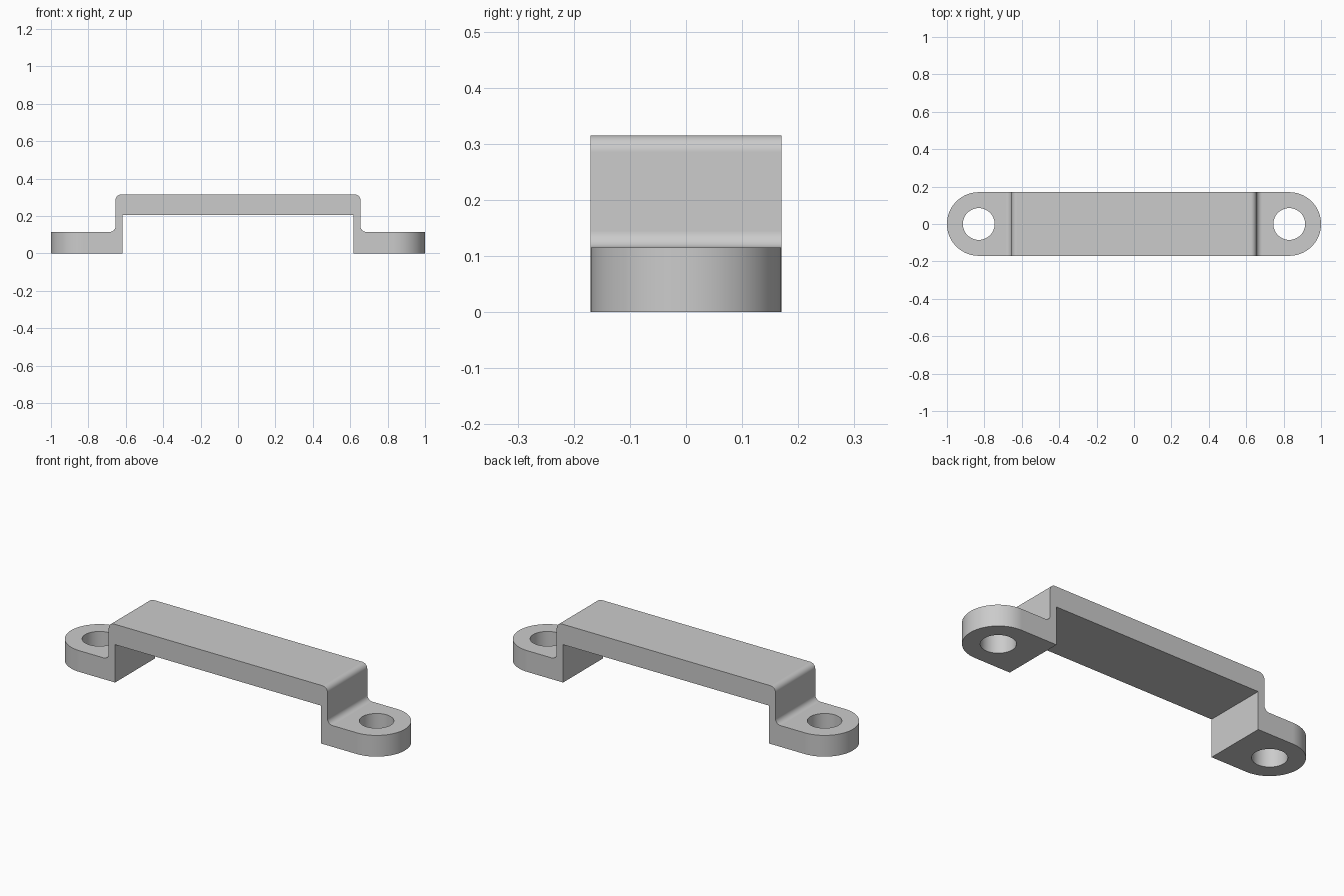
import bpy
import bmesh
from math import sin, cos, pi, radians
from mathutils import Vector

cube = bpy.data.objects.get("Cube")
if cube:
    bpy.data.objects.remove(cube, do_unlink=True)

# Main dimensions
HALF_WIDTH, HEIGHT, FOOT_TOP = 0.17, 0.315, 0.115
INNER_X, OUTER_X, UNDERSIDE = 0.617, 0.655, 0.205
HOLE_X, HOLE_RADIUS, FILLET = 0.83, 0.085, 0.03

metal = bpy.data.materials.new("grey metal")
metal.use_nodes = True
GREY = (0.6, 0.6, 0.6, 1)
metal.diffuse_color = GREY
metal.node_tree.nodes["Principled BSDF"].inputs["Base Color"].default_value = GREY


def arc(cx, cy, radius, start, end, steps):
    angles = [radians(start + (end - start) * i / steps) for i in range(steps + 1)]
    return [(cx + radius * cos(a), cy + radius * sin(a)) for a in angles]


def prism(name, outline, place, sweep):
    """Extrude a closed 2D outline along a vector."""
    bm = bmesh.new()
    face = bm.faces.new([bm.verts.new(place(a, b)) for a, b in outline])
    top = bmesh.ops.extrude_face_region(bm, geom=[face])["geom"]
    verts = [v for v in top if isinstance(v, bmesh.types.BMVert)]
    bmesh.ops.translate(bm, verts=verts, vec=Vector(sweep))
    bmesh.ops.recalc_face_normals(bm, faces=bm.faces)
    mesh = bpy.data.meshes.new(name)
    bm.to_mesh(mesh)
    bm.free()
    mesh.materials.append(metal)
    obj = bpy.data.objects.new(name, mesh)
    bpy.context.collection.objects.link(obj)
    return obj


def upright(name, outline):
    return prism(name, outline, lambda x, y: (x, y, -0.1), (0, 0, 0.6))


# Stepped strap profile, right half mirrored to the left
half = [(INNER_X, UNDERSIDE), (INNER_X, 0), (1.1, 0), (1.1, FOOT_TOP)]
half += arc(OUTER_X + FILLET, FOOT_TOP + FILLET, FILLET, 270, 180, 8)
half += arc(OUTER_X - FILLET, HEIGHT - FILLET, FILLET, 0, 90, 8)
profile = half + [(-x, z) for x, z in reversed(half)]
bracket = prism("strap_bracket", profile, lambda x, z: (x, -0.3, z), (0, 0.6, 0))

# Rounded plan outline and screw holes
end_x = 1 - HALF_WIDTH
plan = arc(end_x, 0, HALF_WIDTH, -90, 90, 40) + arc(-end_x, 0, HALF_WIDTH, 90, 270, 40)
cutters = [(upright("plan_cutter", plan), "INTERSECT")]
for side, x in (("left", HOLE_X), ("right", -HOLE_X)):
    circle = arc(x, 0, HOLE_RADIUS, 0, 360, 48)[:-1]
    cutters.append((upright(side + "_hole_cutter", circle), "DIFFERENCE"))

bpy.ops.object.select_all(action="DESELECT")
bpy.context.view_layer.objects.active = bracket
bracket.select_set(True)
for cutter, operation in cutters:
    cutter.hide_render = True
    mod = bracket.modifiers.new(cutter.name, "BOOLEAN")
    mod.operation = operation
    mod.solver = "EXACT"
    mod.object = cutter
    bpy.ops.object.modifier_apply(modifier=mod.name)
    bpy.data.objects.remove(cutter, do_unlink=True)

# Smooth bends and holes, crisp edges, flat broad faces
bpy.ops.object.shade_smooth_by_angle(angle=radians(30))
normals = bracket.modifiers.new("flat broad faces", "WEIGHTED_NORMAL")
normals.keep_sharp = True
